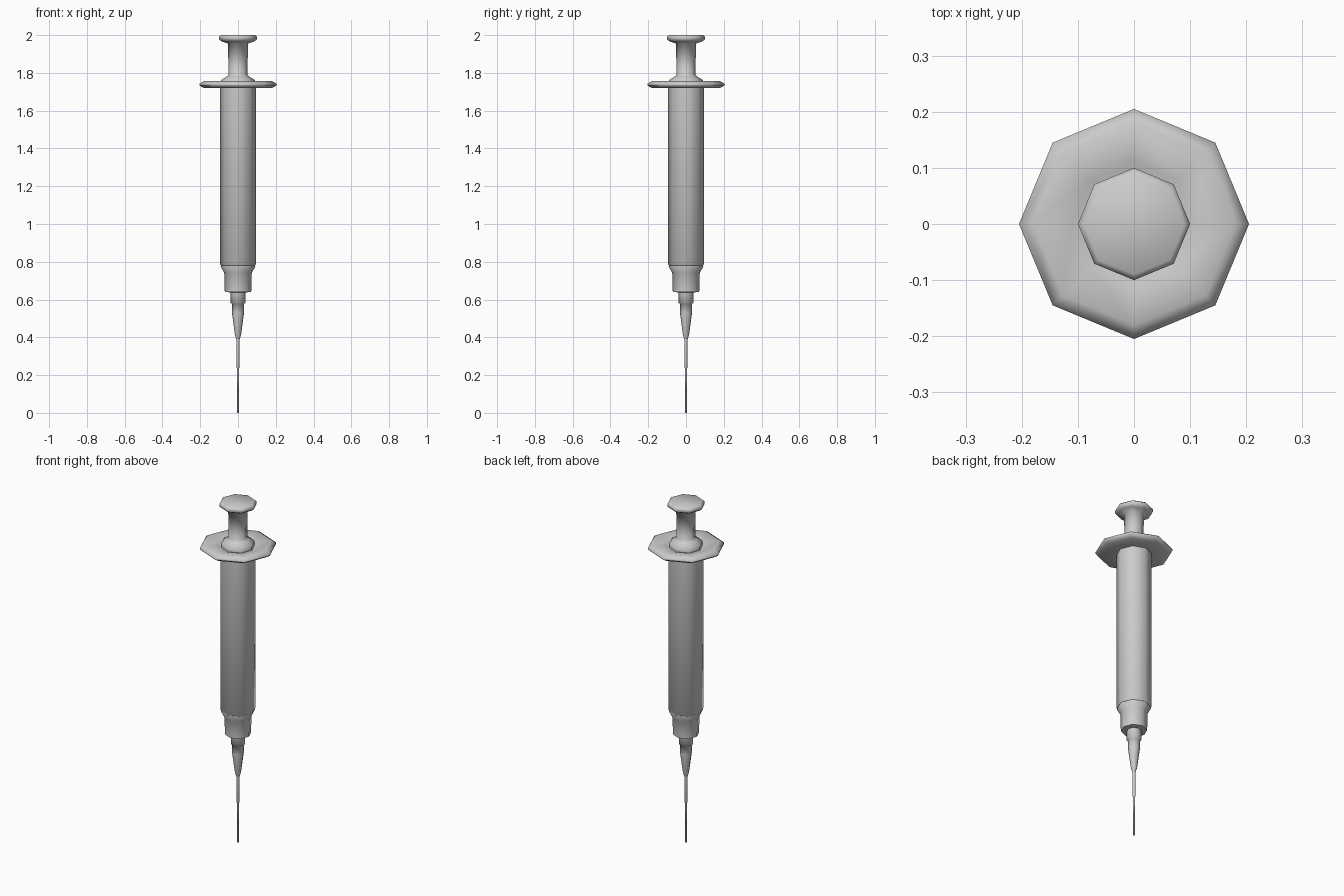
import bpy, bmesh, math

if "Cube" in bpy.data.objects:
    bpy.data.objects.remove(bpy.data.objects["Cube"])

SIDES = 8
grey = bpy.data.materials.new("light_grey")
grey.diffuse_color = (0.6, 0.6, 0.6, 1)
grey.use_nodes = True
grey.node_tree.nodes["Principled BSDF"].inputs["Base Color"].default_value = grey.diffuse_color


def lathe(name, profile, angle=45):
    """Spin (radius, z) points, listed top to bottom, into an octagonal part."""
    bm = bmesh.new()
    rings = []
    for r, z in profile:
        rings.append([bm.verts.new((r * math.cos(i * math.tau / SIDES),
                                    r * math.sin(i * math.tau / SIDES), z))
                      for i in range(SIDES)])
    for a, b in zip(rings, rings[1:]):
        for i in range(SIDES):
            j = (i + 1) % SIDES
            bm.faces.new((a[i], b[i], b[j], a[j]))
    bm.faces.new(rings[0])
    bm.faces.new(rings[-1][::-1])
    bmesh.ops.recalc_face_normals(bm, faces=bm.faces)
    mesh = bpy.data.meshes.new(name)
    bm.to_mesh(mesh)
    bm.free()
    mesh.materials.append(grey)
    obj = bpy.data.objects.new(name, mesh)
    bpy.context.collection.objects.link(obj)
    bpy.ops.object.select_all(action='DESELECT')
    obj.select_set(True)
    bpy.context.view_layer.objects.active = obj
    bpy.ops.object.shade_smooth_by_angle(angle=math.radians(angle))
    return obj


# Thumb rest, rod and flared base
lathe("plunger", [(0.09, 2.0), (0.10, 1.992), (0.10, 1.976), (0.085, 1.966),
                  (0.053, 1.955), (0.05, 1.79), (0.06, 1.78),
                  (0.09, 1.762), (0.09, 1.735)], 80)
# Finger flange with a shallow recess around the plunger
lathe("finger_flange", [(0.092, 1.738), (0.11, 1.745), (0.18, 1.757),
                        (0.205, 1.742), (0.205, 1.734), (0.18, 1.719),
                        (0.09, 1.719)], 80)
lathe("barrel", [(0.094, 1.725), (0.094, 0.785), (0.088, 0.778)], 60)
# Tapered collar below the barrel
lathe("collar", [(0.088, 0.79), (0.092, 0.775), (0.073, 0.742),
                 (0.07, 0.64), (0.04, 0.638)], 60)
# Needle hub
lathe("needle_hub", [(0.039, 0.65), (0.039, 0.582), (0.032, 0.578),
                     (0.032, 0.53), (0.016, 0.41), (0.009, 0.39)], 60)
lathe("needle", [(0.009, 0.40), (0.008, 0.24), (0.006, 0.235), (0.004, 0.0)], 60)
